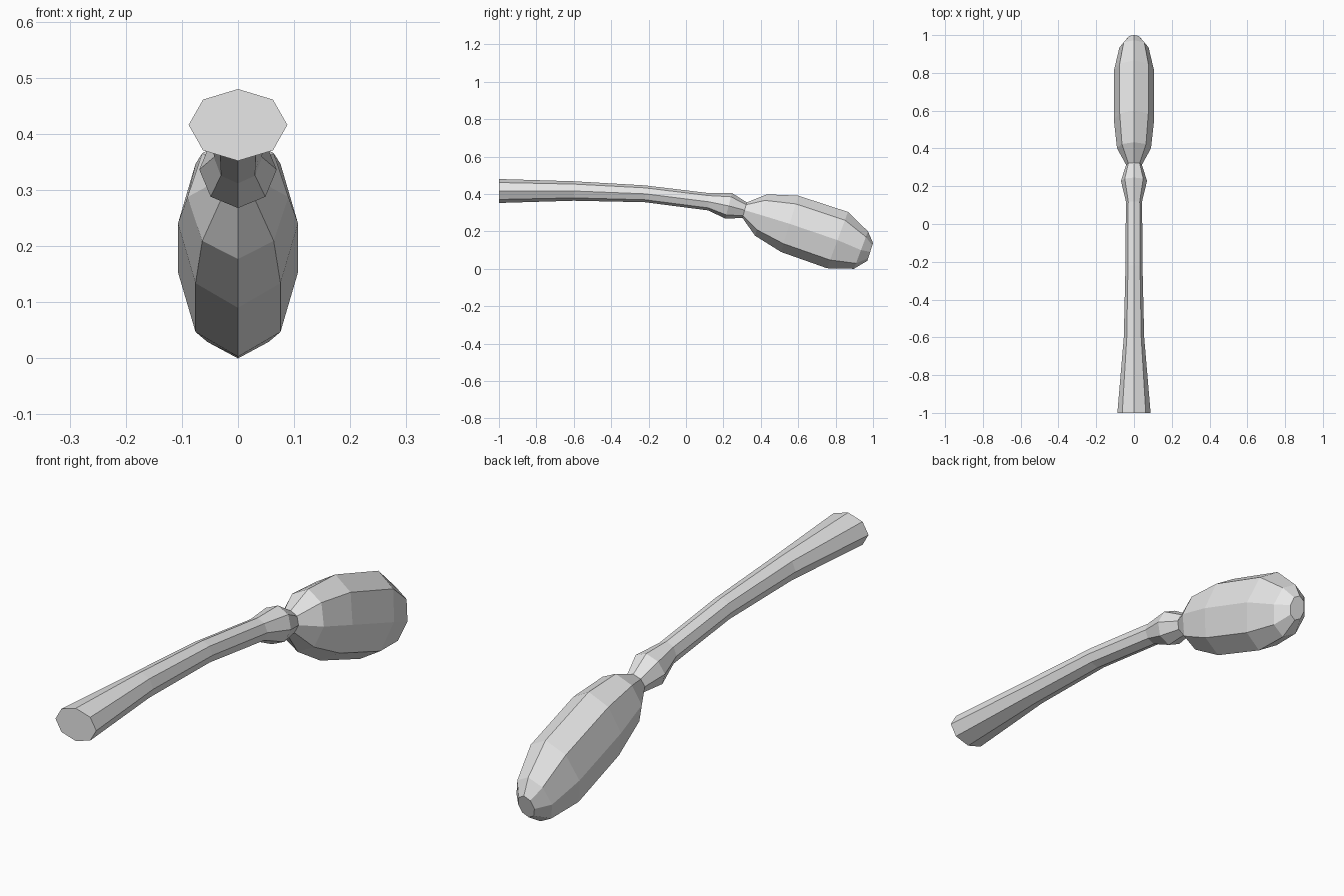
import bpy
import bmesh
from math import sin, cos, tau
from mathutils import Vector

cube = bpy.data.objects.get("Cube")
if cube:
    bpy.data.objects.remove(cube, do_unlink=True)

SIDES = 8

grey = bpy.data.materials.new("plain grey")
grey.use_nodes = True
grey.diffuse_color = (0.8, 0.8, 0.8, 1)
grey.node_tree.nodes["Principled BSDF"].inputs["Base Color"].default_value = (0.8, 0.8, 0.8, 1)


def loft(name, sections, cap_start=False, cap_end=False):
    """Skin tilted octagons, each given as top y, top z, bottom y, bottom z, half width."""
    bm = bmesh.new()
    rings = []
    for top_y, top_z, low_y, low_z, half_width in sections:
        top, low = Vector((0, top_y, top_z)), Vector((0, low_y, low_z))
        centre, up = (top + low) / 2, (top - low) / 2
        side = Vector((half_width, 0, 0))
        angles = [tau * i / SIDES for i in range(SIDES)]
        rings.append([bm.verts.new(centre + up * cos(a) + side * sin(a)) for a in angles])
    for a, b in zip(rings, rings[1:]):
        for i in range(SIDES):
            j = (i + 1) % SIDES
            bm.faces.new((a[i], a[j], b[j], b[i]))
    if cap_start:
        bm.faces.new(rings[0][::-1])
    if cap_end:
        bm.faces.new(rings[-1])
    mesh = bpy.data.meshes.new(name)
    bm.to_mesh(mesh)
    bm.free()
    mesh.materials.append(grey)
    obj = bpy.data.objects.new(name, mesh)
    bpy.context.collection.objects.link(obj)
    return obj


# Sections shared by neighbouring parts
grip_end = (0.12, 0.405, 0.12, 0.312, 0.043)
neck = (0.325, 0.355, 0.302, 0.272, 0.042)

# Curved handle, flaring towards the butt
loft("handle", [
    (-1.0, 0.48, -1.0, 0.352, 0.088),
    (-0.6, 0.468, -0.6, 0.364, 0.054),
    (-0.22, 0.446, -0.22, 0.356, 0.045),
    grip_end,
], cap_start=True)

# Knuckle between handle and head
loft("collar", [grip_end, (0.246, 0.405, 0.21, 0.268, 0.069), neck])

# Long drooping head
loft("head", [
    neck,
    (0.433, 0.398, 0.369, 0.177, 0.09),
    (0.6, 0.391, 0.508, 0.09, 0.107),
    (0.866, 0.304, 0.754, 0.003, 0.107),
    (0.973, 0.2, 0.898, 0.0, 0.077),
    (1.0, 0.138, 0.97, 0.043, 0.035),
], cap_end=True)
